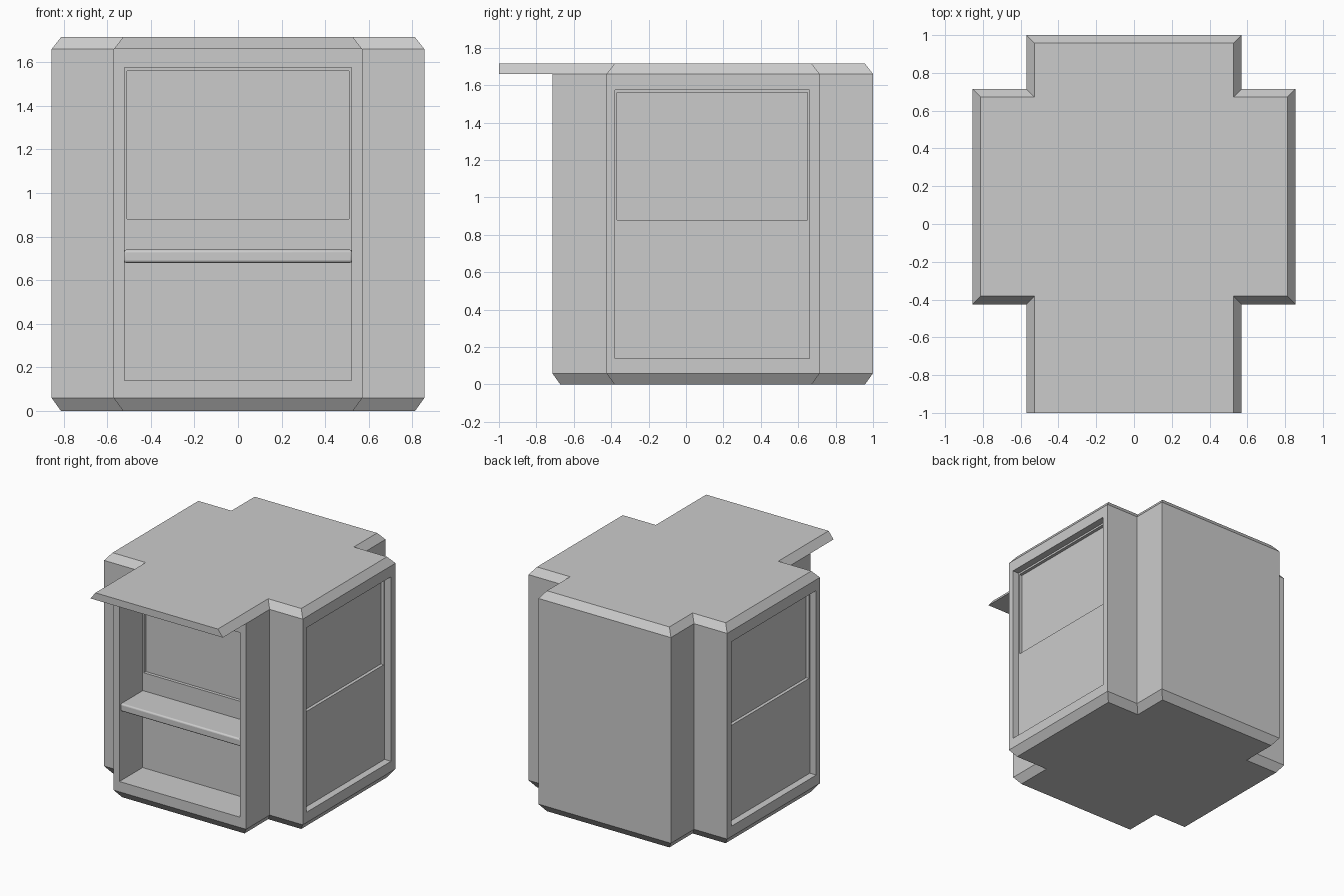
import bpy, bmesh, math

if "Cube" in bpy.data.objects:
    bpy.data.objects.remove(bpy.data.objects["Cube"])

X_BODY, X_ARM = 0.57, 0.855        # half widths of the cross-shaped plan
TOP, EAVE = 1.715, 1.66
CX, CZ = 0.043, 0.06               # edge chamfer width and height


def plan(y_front, inset=0.0, front_inset=None):
    """Twelve-sided cross footprint, shrunk by inset."""
    i = inset
    f = i if front_inset is None else front_inset
    xb, xa = X_BODY - i, X_ARM - i
    y0, y1, y2, y3 = y_front + f, -0.425 + i, 0.715 - i, 1.0 - i
    right = [(xb, y0), (xb, y1), (xa, y1), (xa, y2), (xb, y2), (xb, y3)]
    return right + [(-x, y) for x, y in reversed(right)]


def loft(name, sections):
    """Closed solid through (outline, height) sections."""
    bm = bmesh.new()
    rings = [[bm.verts.new((x, y, z)) for x, y in pts] for pts, z in sections]
    n = len(rings[0])
    for a, b in zip(rings, rings[1:]):
        for k in range(n):
            bm.faces.new((a[k], a[(k + 1) % n], b[(k + 1) % n], b[k]))
    bm.faces.new(rings[0][::-1])
    bm.faces.new(rings[-1])
    bmesh.ops.recalc_face_normals(bm, faces=bm.faces)
    me = bpy.data.meshes.new(name)
    bm.to_mesh(me)
    bm.free()
    ob = bpy.data.objects.new(name, me)
    bpy.context.collection.objects.link(ob)
    return ob


def box(name, x0, x1, y0, y1, z0, z1):
    pts = [(x0, y0), (x1, y0), (x1, y1), (x0, y1)]
    return loft(name, [(pts, z0), (pts, z1)])


def bevel(ob, width, segments):
    m = ob.modifiers.new("bevel", 'BEVEL')
    m.width, m.segments = width, segments


def smooth(ob):
    bpy.ops.object.select_all(action='DESELECT')
    ob.select_set(True)
    bpy.context.view_layer.objects.active = ob
    bpy.ops.object.shade_smooth_by_angle(angle=math.radians(30))


# Booth body and roof with front canopy
body = loft("booth_body", [(plan(-0.715, CX), 0), (plan(-0.715), CZ),
                           (plan(-0.715), EAVE)])
roof = loft("roof_canopy", [(plan(-1.0), EAVE), (plan(-1.0, CX, 0.0), TOP)])

# Front serving recess and the shallow window panel in its back wall
cutters = [box("front_recess_cutter", -0.52, 0.52, -0.8, -0.43, 0.14, 1.575),
           box("front_window_cutter", -0.51, 0.51, -0.5, -0.405, 0.88, 1.56)]

# Side recesses with deeper upper windows
for s, side in ((1, "right"), (-1, "left")):
    for part, depth, y0, y1, z0, z1 in (
            ("recess", 0.055, -0.38, 0.66, 0.14, 1.575),
            ("window", 0.08, -0.37, 0.65, 0.88, 1.56)):
        a, b = sorted((s * (X_ARM - depth), s * 0.95))
        cutters.append(box(f"{side}_{part}_cutter", a, b, y0, y1, z0, z1))

for c in cutters:
    m = body.modifiers.new(c.name, 'BOOLEAN')
    m.operation, m.solver, m.object = 'DIFFERENCE', 'EXACT', c

# Bake the cuts, then drop the cutters
bpy.context.view_layer.objects.active = body
for m in list(body.modifiers):
    bpy.ops.object.modifier_apply(modifier=m.name)
for c in cutters:
    bpy.data.objects.remove(c)

# Counter shelf across the front recess
counter = box("counter", -0.525, 0.525, -0.7, -0.42, 0.68, 0.74)
bevel(counter, 0.012, 3)

for ob in (body, roof, counter):
    smooth(ob)
